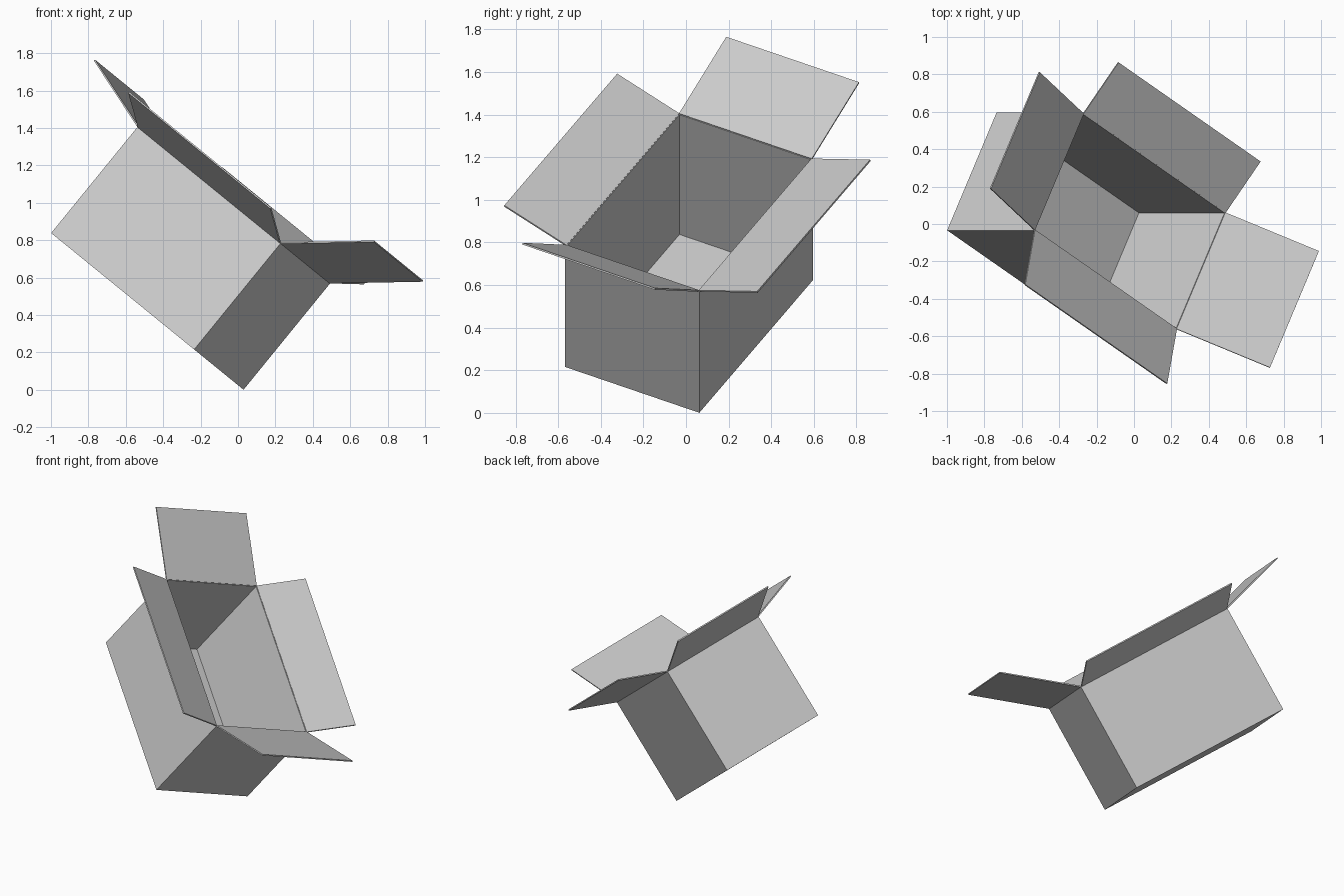
import bpy, bmesh
from mathutils import Vector, Matrix

if "Cube" in bpy.data.objects:
    bpy.data.objects.remove(bpy.data.objects["Cube"])

L, W, H, T = 1.113, 0.708, 0.729, 0.008   # length, width, depth, card thickness

# Tipped frame: the box balances on one bottom corner
u = Vector((0.631, 0, 0.775)).normalized()
l = Vector((-0.674, 0.476, 0.566))
l = (l - u * l.dot(u)).normalized()
w = u.cross(l)
FRAME = Matrix.Translation((0.028, 0.061, 0.007)) @ Matrix((l, w, u)).transposed().to_4x4()


def sheet(name, mesh):
    """Card panel object: placed in the tipped frame and given thickness."""
    ob = bpy.data.objects.new(name, mesh)
    bpy.context.collection.objects.link(ob)
    ob.matrix_world = FRAME
    mod = ob.modifiers.new("card", 'SOLIDIFY')
    mod.thickness, mod.offset, mod.use_even_offset = T, 0, True
    return ob


# Open-topped box body
bm = bmesh.new()
bmesh.ops.create_cube(bm, size=1)
bm.normal_update()
bmesh.ops.delete(bm, geom=[f for f in bm.faces if f.normal.z > 0.5], context='FACES_ONLY')
bmesh.ops.translate(bm, verts=bm.verts, vec=(0.5, 0.5, 0.5))
bmesh.ops.scale(bm, verts=bm.verts, vec=(L, W, H))
me = bpy.data.meshes.new("box_body")
bm.to_mesh(me)
bm.free()
sheet("box_body", me)


# Flaps: a rim edge swept outward along its own opening direction
def flap(name, a, b, out):
    a, b, out = Vector((*a, H)), Vector((*b, H)), Vector(out)
    me = bpy.data.meshes.new(name)
    me.from_pydata([a, b, b + out, a + out], [], [(0, 1, 2, 3)])
    sheet(name, me)


flap("low_end_flap", (0, 0), (0, W), (-0.434, 0, 0.323))
flap("high_end_flap", (L, 0), (L, W), (0.466, 0, 0.130))
flap("front_side_flap", (0, W), (L, W), (0, 0.332, 0.112))
flap("back_side_flap", (0, 0), (L, 0), (0, -0.312, 0.114))
